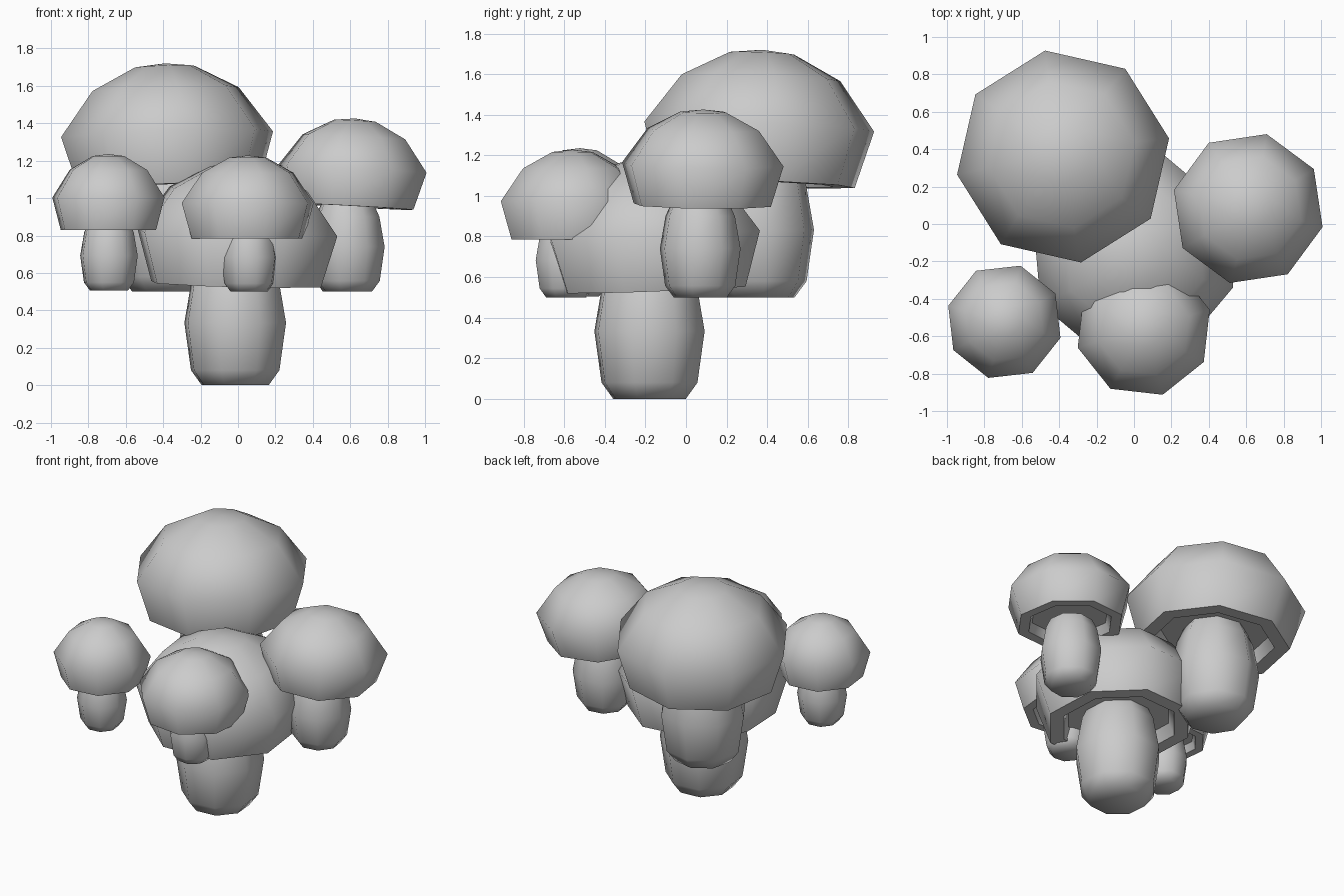
import bpy, bmesh
from math import radians, sin, cos, tau

cube = bpy.data.objects.get("Cube")
if cube:
    bpy.data.objects.remove(cube, do_unlink=True)

SIDES = 8
# Unit profiles (radius, height), scaled for each mushroom
CAP = [(0, .15), (.62, .15), (.68, 0), (.85, 0), (1, .49), (.69, .91), (.28, 1.12), (0, 1.15)]
STEM = [(0, 0), (.66, 0), (.87, .28), (1, 1.17), (.86, 1.95), (.7, 2.3), (0, 2.3)]

grey = bpy.data.materials.new("mushroom_grey")
grey.use_nodes = True
grey.diffuse_color = (.6, .6, .6, 1)
grey.node_tree.nodes["Principled BSDF"].inputs["Base Color"].default_value = (.6, .6, .6, 1)


def lathe(name, profile, size, location, turn, tilt=(0, 0), stretch=1):
    """Spin a profile into an eight-sided closed solid."""
    bm = bmesh.new()
    rings = []
    for r, z in profile:
        count = SIDES if r else 1
        rings.append([bm.verts.new((r * size * cos(tau * i / SIDES), r * size * sin(tau * i / SIDES),
                                    z * size * stretch)) for i in range(count)])
    for low, high in zip(rings, rings[1:]):
        for i in range(SIDES):
            j = (i + 1) % SIDES
            if len(low) == 1:
                bm.faces.new((low[0], high[j], high[i]))
            elif len(high) == 1:
                bm.faces.new((low[i], low[j], high[0]))
            else:
                bm.faces.new((low[i], low[j], high[j], high[i]))
    bmesh.ops.recalc_face_normals(bm, faces=bm.faces)
    mesh = bpy.data.meshes.new(name)
    bm.to_mesh(mesh)
    bm.free()
    mesh.materials.append(grey)
    obj = bpy.data.objects.new(name, mesh)
    bpy.context.collection.objects.link(obj)
    obj.location = location
    obj.rotation_euler = (radians(tilt[0]), radians(tilt[1]), radians(turn))
    bpy.ops.object.select_all(action="DESELECT")
    obj.select_set(True)
    bpy.context.view_layer.objects.active = obj
    bpy.ops.object.shade_smooth_by_angle(angle=radians(60))


def mushroom(name, cap_at, cap_size, stem_at, stem_size, turn, tilt=(0, 0), stretch=1):
    lathe(name + "_cap", CAP, cap_size, cap_at, turn, tilt, stretch)
    lathe(name + "_stem", STEM, stem_size, stem_at, turn)


# Main mushroom and the four growing around it
mushroom("centre", (-.01, -.16, .54), .56, (-.015, -.18, 0), .285, -17.5, (1.5, 2))
mushroom("large_back", (-.37, .35, 1.06), .575, (-.38, .35, .5), .285, 9.7, (-2.5, -1.5))
mushroom("left", (.6, .08, .955), .41, (.585, .07, .5), .205, -14, (-1.5, 2.8))
mushroom("right", (-.693, -.523, .83), .312, (-.69, -.53, .505), .16, -16, (0, 0), 1.13)
mushroom("front", (.052, -.56, .785), .367, (.06, -.59, .5), .157, 16, (0, 0), 1.05)
